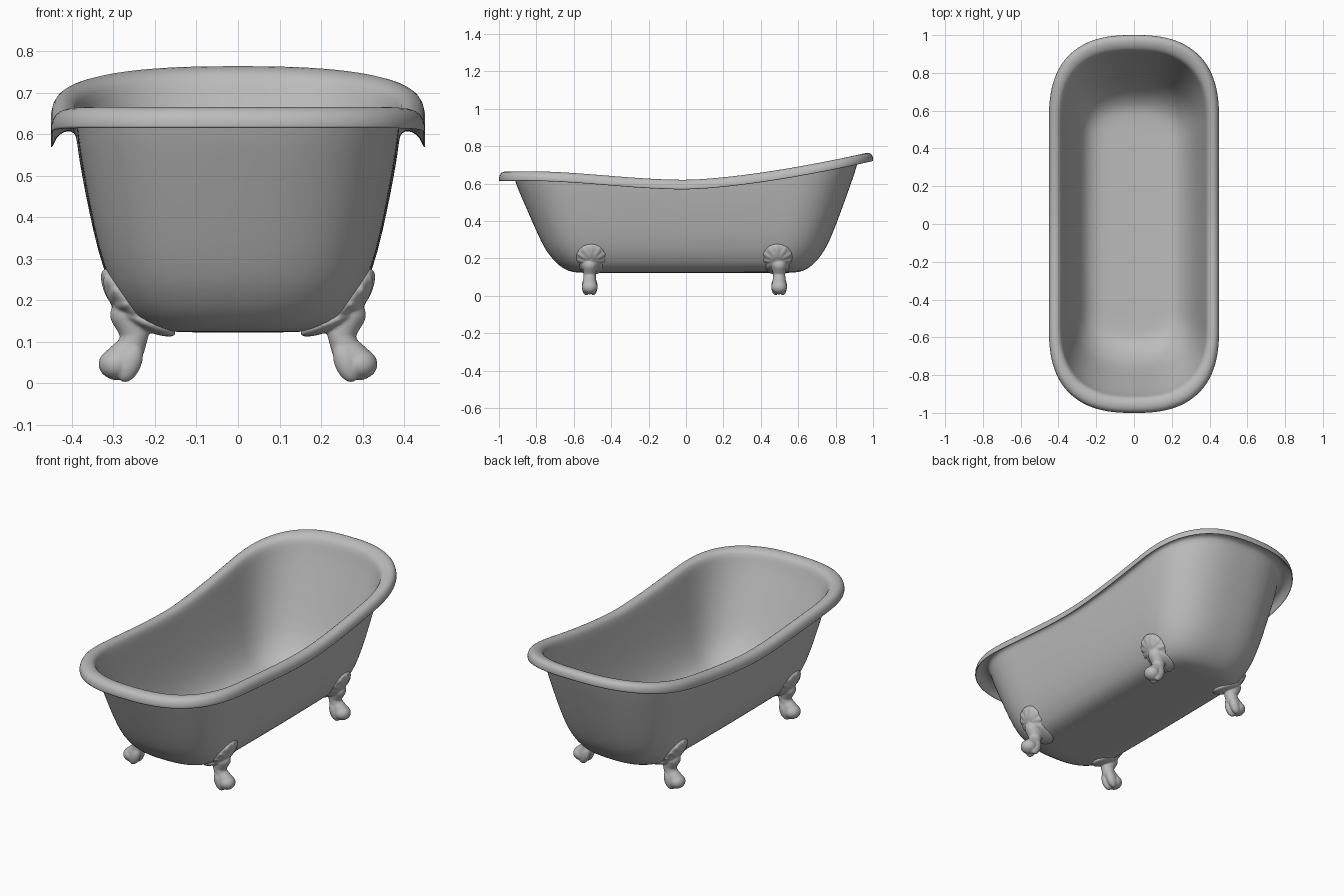
import bpy, bmesh, math
from mathutils import Vector, Matrix

if "Cube" in bpy.data.objects:
    bpy.data.objects.remove(bpy.data.objects["Cube"])

ZB = 0.122          # underside of the tub
ARC, SIDE = 18, 17  # points per rounded corner and per straight side
SEG = 2 * (2 * ARC + SIDE)

grey = bpy.data.materials.new("grey enamel")
grey.diffuse_color = (0.5, 0.5, 0.5, 1)
grey.use_nodes = True
grey.node_tree.nodes["Principled BSDF"].inputs["Base Color"].default_value = grey.diffuse_color


def rim_z(y):
    """Height of the rim top along the length: low middle, high back."""
    if y < 0:
        s = min(1, -y / 0.85)
        return 0.62 + 0.046 * s * s * (3 - 2 * s)
    return 0.62 + 0.152 * y ** 1.5


def ring(a, b, t, dz):
    """Stadium-like loop, half width a, half length b, at height fraction t."""
    end = min(a * (.85 + .15 * t), b * 0.5)
    flat = b - end
    arc = []
    for i in range(ARC):
        u = math.pi / 2 * (i + 0.5) / ARC
        arc.append((a * math.sin(u) ** 0.78, flat + end * math.cos(u) ** 0.78))
    half = [(x, -y) for x, y in arc]
    half += [(a, flat * (2 * i / (SIDE - 1) - 1)) for i in range(SIDE)]
    half += arc[::-1]
    loop = half + [(-x, y) for x, y in half[::-1]]
    return [(x, y, ZB + t * (rim_z(y) - 0.04 - ZB) + dz) for x, y in loop]


def add_object(name, bm):
    bmesh.ops.recalc_face_normals(bm, faces=bm.faces)
    for f in bm.faces:
        f.smooth = True
    me = bpy.data.meshes.new(name)
    bm.to_mesh(me)
    bm.free()
    me.materials.append(grey)
    ob = bpy.data.objects.new(name, me)
    bpy.context.collection.objects.link(ob)
    return ob


def loft(name, rings):
    bm = bmesh.new()
    loops = [[bm.verts.new(p) for p in ring(*r)] for r in rings]
    for lo, hi in zip(loops, loops[1:]):
        for i in range(SEG):
            j = (i + 1) % SEG
            bm.faces.new((lo[i], lo[j], hi[j], hi[i]))
    # Close both ends with strips running across the width
    for cap in (loops[0], loops[-1]):
        for i in range(SEG // 2 - 1):
            bm.faces.new((cap[i], cap[i + 1], cap[SEG - 2 - i], cap[SEG - 1 - i]))
    ob = add_object(name, bm)
    ob.modifiers.new("smooth", 'SUBSURF').levels = 1
    return ob


# Tub wall: half width, half length, height fraction
wall = [(.10, .53, 0), (.165, .588, .004), (.205, .625, .018),
        (.242, .658, .05), (.272, .697, .11), (.293, .728, .185),
        (.311, .756, .26), (.337, .795, .42), (.361, .848, .66),
        (.376, .885, .83), (.386, .913, .96)]
# Thin rolled lip: half width, half length, drop below the rim top
lip = [(.389, .921, -.022), (.401, .937, -.013), (.42, .962, -.014),
       (.438, .986, -.028), (.448, .998, -.056), (.452, 1.002, -.050),
       (.449, .999, -.019), (.434, .982, -.003), (.416, .957, .001),
       (.40, .934, -.004), (.386, .915, -.016)]
outer = [(a, b, t, 0) for a, b, t in wall]
rim = [(a, b, 1, d + 0.04) for a, b, d in lip]
inner = [(a - .008, b - .009, t, .009 * (1 - t)) for a, b, t in reversed(wall)]
tub = loft("tub", outer + rim + inner)

# Solid inside of the tub, trims the feet so they do not poke through
cutter = loft("foot_trim_cutter",
              [(a - .003, b - .003, t, .003) for a, b, t in wall[:9]])
cutter.hide_render = True
cutter.display_type = 'WIRE'


def blob(bm, centre, axes, sizes):
    """Ellipsoid with given axis directions and half sizes."""
    m = Matrix.Identity(4)
    for k in range(3):
        for r in range(3):
            m[r][k] = axes[k][r] * sizes[k]
        m[k][3] = centre[k]
    bmesh.ops.create_uvsphere(bm, u_segments=24, v_segments=16, radius=1, matrix=m)


X, Y, Z = Vector((1, 0, 0)), Vector((0, 1, 0)), Vector((0, 0, 1))


def foot(name, y0, side):
    bm = bmesh.new()
    n = Vector((.8, 0, -.6))       # away from the tub
    up = Vector((.6, 0, .8))       # along the tub wall
    mid = Vector((.272, y0, .208))
    # Round shoulder plate and the tongue under the tub
    blob(bm, mid, (up, Y, n), (.084, .082, .031))
    blob(bm, (.224, y0, .149), (Vector((.92, 0, .39)), Y, Vector((.39, 0, -.92))),
         (.080, .066, .021))
    # Fan of leaves on the plate
    for k in range(-3, 4):
        ang = math.radians(k * 34)
        d = up * math.cos(ang) + Y * math.sin(ang)
        w = up * -math.sin(ang) + Y * math.cos(ang)
        tilt = (d - n * 0.35).normalized()
        blob(bm, mid + d * .045 + n * .020, (tilt, w, tilt.cross(w)),
             (.040, .0165, .011))
    blob(bm, mid + n * .026, (up, Y, n), (.022, .018, .013))
    # Leg, a chain of overlapping balls
    yl = y0 + side * .010
    path = [(.268, .165, .040), (.248, .118, .033), (.258, .085, .034),
            (.292, .047, .040)]
    for p, q in zip(path, path[1:]):
        for s in range(6):
            x, z, r = (p[i] + (q[i] - p[i]) * s / 5 for i in range(3))
            blob(bm, (x, yl, z), (X, Y, Z), (r, r, r))
    # Toes: one large in front, two long ones behind
    blob(bm, (.294, yl, .046), (X, Y, Z), (.042, .043, .037))
    along = Vector((-.35, 0, .937))
    for s in (-1, 1):
        blob(bm, (.261, yl + s * .019, .051), (along, Y, along.cross(Y)),
             (.051, .023, .029))
    ob = add_object(name, bm)
    rem = ob.modifiers.new("merge", 'REMESH')
    rem.mode = 'VOXEL'
    rem.voxel_size = 0.0042
    rem.use_smooth_shade = True
    sm = ob.modifiers.new("soften", 'SMOOTH')
    sm.iterations = 5
    cut = ob.modifiers.new("trim", 'BOOLEAN')
    cut.operation = 'DIFFERENCE'
    cut.solver = 'EXACT'
    cut.object = cutter
    ob.modifiers.new("pair", 'MIRROR').use_mirror_merge = False


foot("front_feet", -.505, -1)
foot("back_feet", .488, 1)
